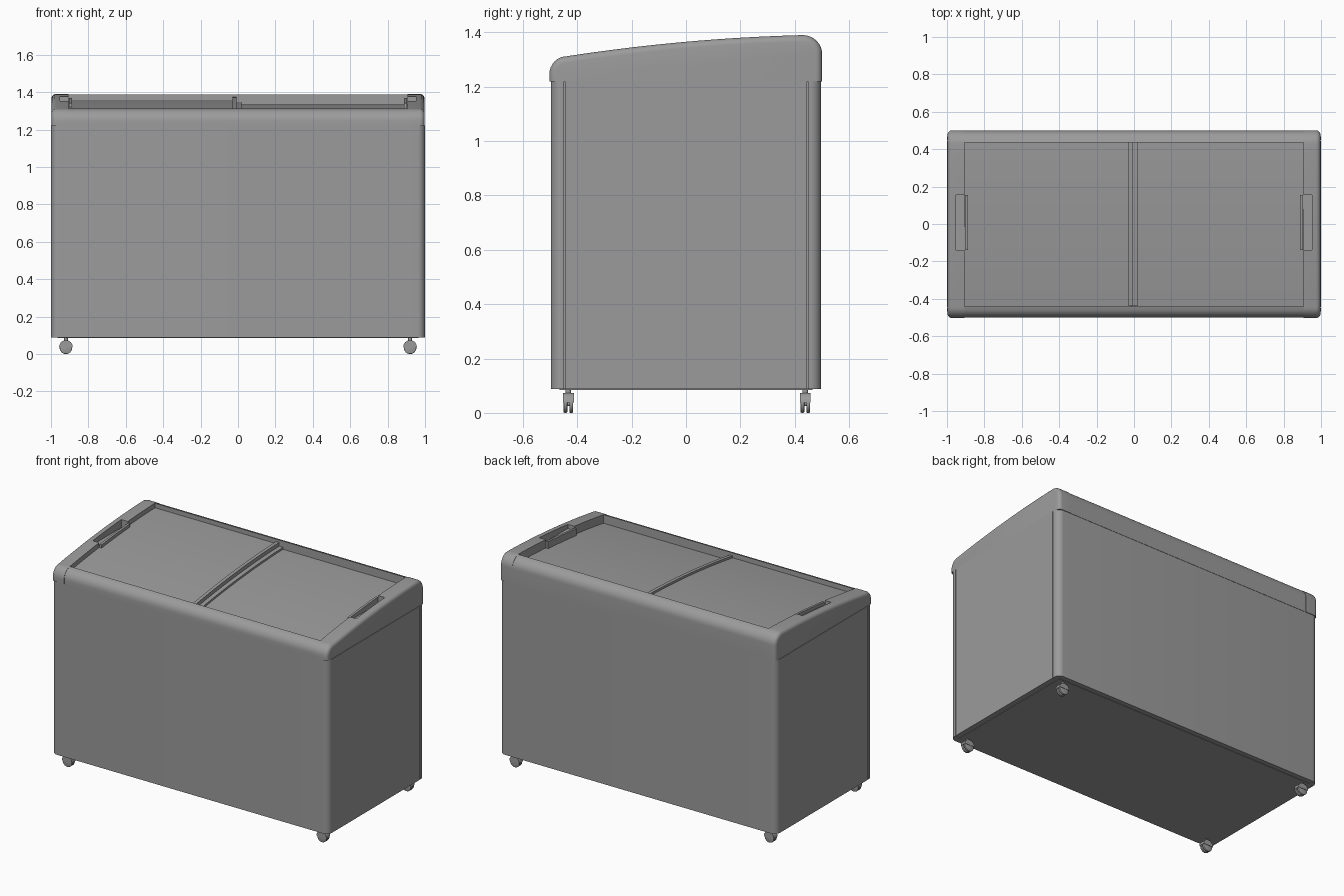
import bpy, bmesh, math
from mathutils import Matrix, Vector

if "Cube" in bpy.data.objects:
    bpy.data.objects.remove(bpy.data.objects["Cube"])

grey = bpy.data.materials.new("mid_grey")
grey.diffuse_color = (0.33, 0.33, 0.33, 1)
grey.use_nodes = True
grey.node_tree.nodes["Principled BSDF"].inputs["Base Color"].default_value = grey.diffuse_color


def finish(bm, name, angle=30):
    bmesh.ops.recalc_face_normals(bm, faces=bm.faces)
    me = bpy.data.meshes.new(name)
    bm.to_mesh(me)
    bm.free()
    for p in me.polygons:
        p.use_smooth = True
    me.set_sharp_from_angle(angle=math.radians(angle))
    me.materials.append(grey)
    ob = bpy.data.objects.new(name, me)
    bpy.context.collection.objects.link(ob)
    return ob


def loft(rings):
    """Skin a list of equal-length 3D outlines and close both ends."""
    bm = bmesh.new()
    rows = [[bm.verts.new(p) for p in ring] for ring in rings]
    n = len(rows[0])
    bm.faces.new(rows[0])
    bm.faces.new(rows[-1])
    for lo, hi in zip(rows, rows[1:]):
        for i in range(n):
            bm.faces.new((lo[i], lo[(i + 1) % n], hi[(i + 1) % n], hi[i]))
    return bm


def prism(pts, a, b, axis):
    """Extrude a 2D outline from a to b along the given axis."""
    place = {'x': lambda p, t: (t, p[0], p[1]),
             'y': lambda p, t: (p[0], t, p[1]),
             'z': lambda p, t: (p[0], p[1], t)}[axis]
    return loft([[place(p, t) for p in pts] for t in (a, b)])


def arc(cx, cy, rx, ry, a0, a1, n=8):
    return [(cx + rx * math.cos(math.radians(a0 + (a1 - a0) * i / n)),
             cy + ry * math.sin(math.radians(a0 + (a1 - a0) * i / n))) for i in range(n + 1)]


def top(y):
    """Height of the curved lid line."""
    t = (0.43 - y) / 0.87
    return 1.39 - 0.022 * t - 0.056 * t * t if t > 0 else 1.39


def strip(y0, y1, drop, thick, n=16):
    ys = [y0 + (y1 - y0) * i / n for i in range(n + 1)]
    return [(y, top(y) - drop) for y in ys] + [(y, top(y) - drop - thick) for y in reversed(ys)]


def shrink(pts, d):
    """Offset an open outline inwards; its two feet only move sideways."""
    out = []
    for i, (y, z) in enumerate(pts):
        if i in (0, len(pts) - 1):
            n = Vector((1 if i == 0 else -1, 0))
        else:
            t = Vector(pts[i + 1]) - Vector(pts[i - 1])
            n = Vector((t.y, -t.x)).normalized()
        out.append((y + n.x * d, z + n.y * d))
    return out


# cabinet: rounded outline with panel seams on both ends
R, W, D = 0.04, 1.0, 0.497
quarter = arc(W - R, D - R, R, R, 0, 90)
seam = [(W, 0.445), (W - 0.01, 0.445), (W - 0.01, 0.449), (W, 0.449)]
q1 = seam + quarter
outline = (q1 + [(-x, y) for x, y in reversed(q1)] + [(-x, -y) for x, y in q1]
           + [(x, -y) for x, y in reversed(q1)])
finish(prism(outline, 0.087, 1.222, 'z'), "cabinet")
# base plate under the cabinet
finish(prism([(-0.965, -0.465), (0.965, -0.465), (0.965, 0.465), (-0.965, 0.465)],
             0.0845, 0.1, 'z'), "base_plate")

# end caps of the lid frame: rounded outer rim and a handle notch
front_arc = arc(-0.44, 1.245, 0.063, top(-0.44) - 1.245, 180, 90)
back_arc = arc(0.43, 1.32, 0.071, 0.07, 90, 0)
ridge = [(-0.44 + 0.87 * i / 16, top(-0.44 + 0.87 * i / 16)) for i in range(1, 16)]
cap_profile = [(-0.503, 1.22)] + front_arc + ridge + back_arc + [(0.501, 1.22)]
RIM = 0.024
for s, side in ((-1, "left"), (1, "right")):
    sections = [(0.905, 0)] + [(0.997 - RIM * (1 - math.sin(a)), RIM * (1 - math.cos(a)))
                               for a in (math.pi / 2 * k / 5 for k in range(6))]
    cap = finish(loft([[(s * x, y, z) for y, z in shrink(cap_profile, d)] for x, d in sections]),
                 side + "_end_cap", 40)
    cutter = finish(prism([(-0.14, 1.325), (0.155, 1.325), (0.155, 1.45), (-0.14, 1.45)],
                          s * 0.88, s * 0.952, 'x'), side + "_notch_cutter")
    cutter.hide_render = True
    mod = cap.modifiers.new("notch", 'BOOLEAN')
    mod.operation = 'DIFFERENCE'
    mod.object = cutter
    mod.solver = 'EXACT'
    bpy.context.view_layer.objects.active = cap
    bpy.ops.object.modifier_apply(modifier="notch")
    bpy.data.objects.remove(cutter)
    cap.data.set_sharp_from_angle(angle=math.radians(40))
    # grip lip closing the inner side of the notch
    finish(prism(strip(-0.14, 0.155, 0.010, 0.055, 6), s * 0.888, s * 0.903, 'x'), side + "_grip")

# front and back rails, slightly inset from the caps
front = shrink([(-0.503, 1.22)] + front_arc + [(-0.437, 1.22)], 0.002)
finish(prism(front, -0.906, 0.906, 'x'), "front_rail")
back = [(0.437, 1.22), (0.437, 1.388)] + \
    shrink([p for p in back_arc if p[0] > 0.442] + [(0.501, 1.22)], 0.002)[1:]
finish(prism(back, -0.906, 0.906, 'x'), "back_rail")

# two curved sliding lids, left one above the right one, with edge strips
finish(prism(strip(-0.44, 0.44, 0.031, 0.03), -0.91, -0.01, 'x'), "left_sliding_lid")
finish(prism(strip(-0.44, 0.44, 0.055, 0.03), -0.03, 0.91, 'x'), "right_sliding_lid")
finish(prism(strip(-0.438, 0.438, 0.017, 0.06), -0.03, -0.008, 'x'), "left_lid_edge")
finish(prism(strip(-0.438, 0.438, 0.042, 0.03), -0.009, 0.02, 'x'), "right_lid_edge")


# twin-wheel casters
def cylinder(name, r, depth, loc, along_y):
    bm = bmesh.new()
    bmesh.ops.create_cone(bm, cap_ends=True, segments=24, radius1=r, radius2=r, depth=depth)
    if along_y:
        rim = [e for e in bm.edges if abs(e.verts[0].co.z - e.verts[1].co.z) < 1e-5]
        bmesh.ops.bevel(bm, geom=rim, offset=0.004, segments=2, profile=0.5, affect='EDGES')
        bm.transform(Matrix.Rotation(math.pi / 2, 4, 'X'))
    bm.transform(Matrix.Translation(Vector(loc)))
    return finish(bm, name)


for sx, side in ((-1, "left"), (1, "right")):
    for sy, end in ((-1, "front"), (1, "back")):
        x, y, label = sx * 0.92, sy * 0.436 + 0.003, f"{end}_{side}_caster"
        for k in (-1, 1):
            cylinder(f"{label}_wheel_{'a' if k < 0 else 'b'}", 0.034, 0.014,
                     (x, y + k * 0.0105, 0.034), True)
        hood = arc(x, 0.038, 0.036, 0.036, 0, 180, 12)
        finish(prism(hood, y - 0.02, y + 0.02, 'y'), label + "_hood")
        cylinder(label + "_axle", 0.009, 0.032, (x, y, 0.034), True)
        cylinder(label + "_stem", 0.01, 0.03, (x, y, 0.078), False)
